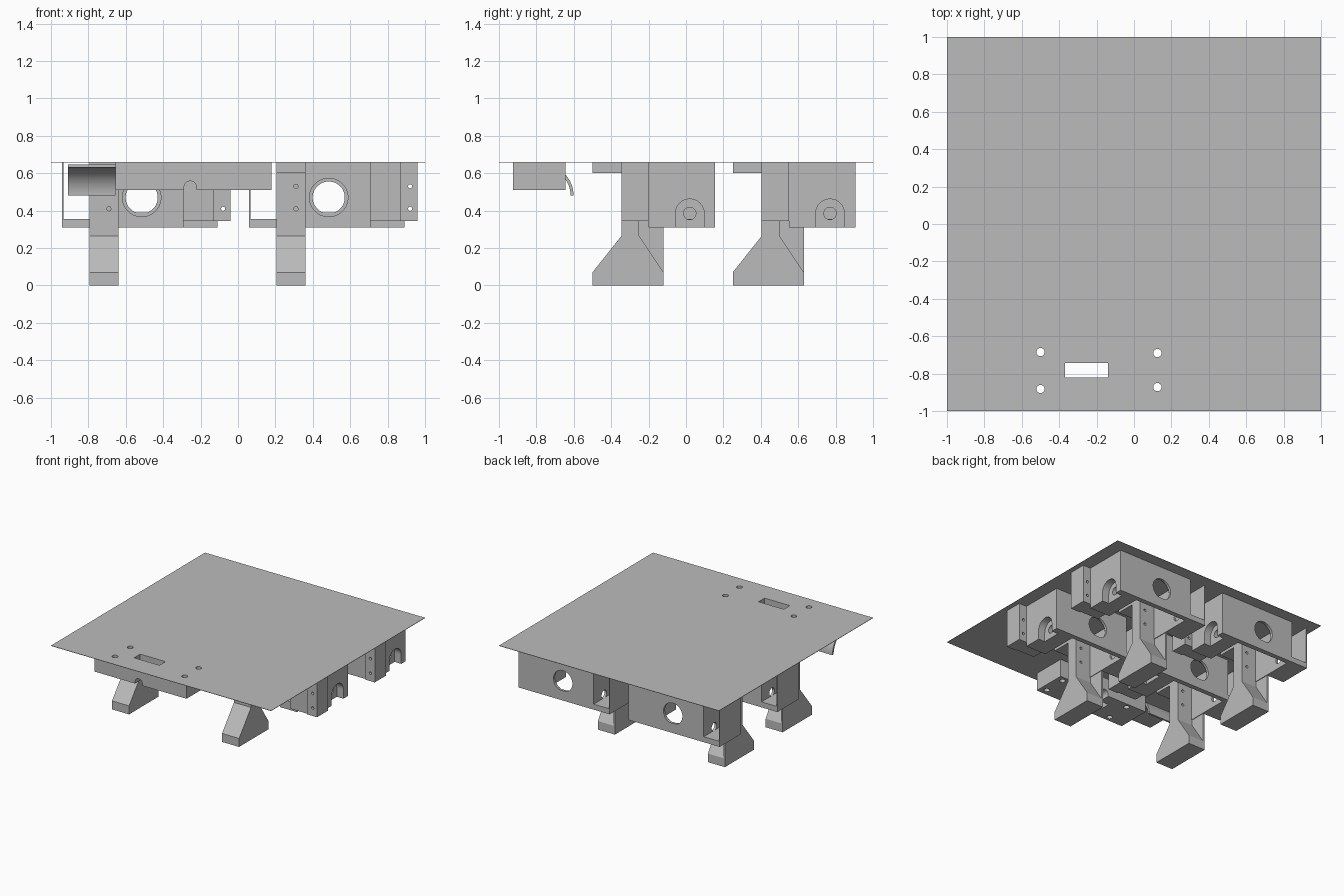
import bpy, bmesh, math

if "Cube" in bpy.data.objects:
    bpy.data.objects.remove(bpy.data.objects["Cube"], do_unlink=True)

grey = bpy.data.materials.new("light_grey")
grey.use_nodes = True
GREY = (0.5, 0.5, 0.5, 1)
grey.diffuse_color = GREY
grey.node_tree.nodes["Principled BSDF"].inputs["Base Color"].default_value = GREY

TOP = 0.657


def prism(name, axis, pts, a, b):
    """Extrude a flat outline along an axis from a to b."""
    def place(p, t):
        u, v = p
        return {"x": (t, u, v), "y": (u, t, v), "z": (u, v, t)}[axis]
    bm = bmesh.new()
    low = [bm.verts.new(place(p, a)) for p in pts]
    high = [bm.verts.new(place(p, b)) for p in pts]
    bm.faces.new(low)
    bm.faces.new(high)
    n = len(pts)
    for i in range(n):
        j = (i + 1) % n
        bm.faces.new((low[i], low[j], high[j], high[i]))
    bmesh.ops.recalc_face_normals(bm, faces=bm.faces)
    mesh = bpy.data.meshes.new(name)
    bm.to_mesh(mesh)
    bm.free()
    mesh.materials.append(grey)
    obj = bpy.data.objects.new(name, mesh)
    bpy.context.collection.objects.link(obj)
    return obj


def box(name, x0, x1, y0, y1, z0, z1):
    return prism(name, "z", [(x0, y0), (x1, y0), (x1, y1), (x0, y1)], z0, z1)


def circle(u, v, r, floor=-1.0, n=32):
    """Circle outline, flattened below the given fraction of its radius."""
    angles = [2 * math.pi * (i + 0.5) / n for i in range(n)]
    return [(u + r * math.cos(t), v + r * max(math.sin(t), floor)) for t in angles]


def arch(u, base, spring, r, n=16):
    curve = [(u + r * math.cos(math.pi * i / n), spring + r * math.sin(math.pi * i / n))
             for i in range(n + 1)]
    return curve + [(u - r, base), (u + r, base)]


def cut(obj, *cutters):
    bpy.context.view_layer.objects.active = obj
    for c in cutters:
        m = obj.modifiers.new("cut", "BOOLEAN")
        m.operation, m.solver, m.object = "DIFFERENCE", "EXACT", c
        bpy.ops.object.modifier_apply(modifier=m.name)
        bpy.data.objects.remove(c, do_unlink=True)
    return obj


def bolt_holes(x):
    return [prism("cutter", "y", circle(x, z, 0.011, n=16), -0.5, 0) for z in (0.41, 0.53)]


# One wheel-and-leg bracket, as a list of parts
unit = []
unit.append(prism("leg", "x", [(-0.5, 0), (-0.12, 0), (-0.12, 0.07), (-0.25, 0.265),
                               (-0.25, 0.345), (-0.345, 0.345), (-0.345, 0.265),
                               (-0.5, 0.07)], 0.205, 0.36))
unit.append(prism("leg_side_wall", "x", [(-0.12, 0.07), (-0.12, 0.345), (-0.25, 0.345),
                                         (-0.25, 0.265)], 0.205, 0.22))
unit.append(cut(box("leg_column", 0.205, 0.36, -0.345, -0.25, 0.345, TOP), *bolt_holes(0.31)))
unit.append(box("top_flange", 0.205, 0.36, -0.5, -0.345, 0.6, TOP))
unit.append(cut(box("inner_wall", 0.205, 0.225, -0.25, 0.115, 0.31, TOP),
                prism("cutter", "x", circle(0.02, 0.385, 0.033), 0.1, 0.3)))
unit.append(cut(box("back_panel", 0.205, 0.705, 0.115, 0.155, 0.31, TOP),
                prism("cutter", "y", circle(0.485, 0.47, 0.103, -0.95), 0.1, 0.135),
                prism("cutter", "y", circle(0.485, 0.47, 0.086, -0.93), 0.1, 0.2)))
unit.append(cut(box("bearing_block", 0.705, 0.89, -0.2, 0.155, 0.31, TOP),
                prism("cutter", "x", arch(0.02, 0.25, 0.385, 0.077), 0.83, 0.95),
                prism("cutter", "x", circle(0.02, 0.385, 0.033), 0.65, 0.95)))
unit.append(cut(box("bolt_flange", 0.87, 0.96, -0.345, -0.2, 0.345, TOP), *bolt_holes(0.92)))
unit.append(box("front_block", 0.705, 0.87, -0.335, -0.2, 0.345, TOP))
unit.append(box("side_shelf", 0.06, 0.205, -0.12, 0.155, 0.31, 0.355))
unit.append(box("outer_wall", 0.06, 0.068, -0.12, 0.155, 0.31, TOP))

# Repeat the bracket in two rows of two
for row, dy in (("front", 0), ("rear", 0.75)):
    for side, dx in (("left", 0), ("right", -1.0)):
        for part in unit:
            dup = part.copy()
            dup.name = f"{row}_{side}_{part.name}"
            dup.location = (dx, dy, 0)
            bpy.context.collection.objects.link(dup)
for part in unit:
    bpy.data.objects.remove(part, do_unlink=True)


# Deck and front housing share the same bolt holes and slot
def deck_cutters():
    spots = [(-0.5, -0.685), (-0.5, -0.882), (0.125, -0.69), (0.125, -0.872)]
    cutters = [prism("cutter", "z", circle(x, y, 0.022), 0.4, 0.8) for x, y in spots]
    return cutters + [box("cutter", -0.37, -0.14, -0.82, -0.742, 0.4, 0.8)]


cut(box("deck", -1, 1, -1, 1, TOP, 0.66), *deck_cutters())
cut(box("front_housing", -0.655, 0.18, -0.925, -0.645, 0.51, TOP), *deck_cutters(),
    prism("cutter", "y", arch(-0.255, 0.45, 0.525, 0.033), -1, -0.5))

# Curved guide beside the housing
steps = [math.pi / 2 * i / 16 for i in range(17)]
outline = [(-0.767 + r * math.cos(t), 0.48 + r * math.sin(t))
           for r, order in ((0.166, steps), (0.15, steps[::-1])) for t in order]
guide = prism("curved_guide", "x", outline, -0.91, -0.655)
bpy.ops.object.select_all(action="DESELECT")
guide.select_set(True)
bpy.context.view_layer.objects.active = guide
bpy.ops.object.shade_smooth_by_angle(angle=math.radians(30))
